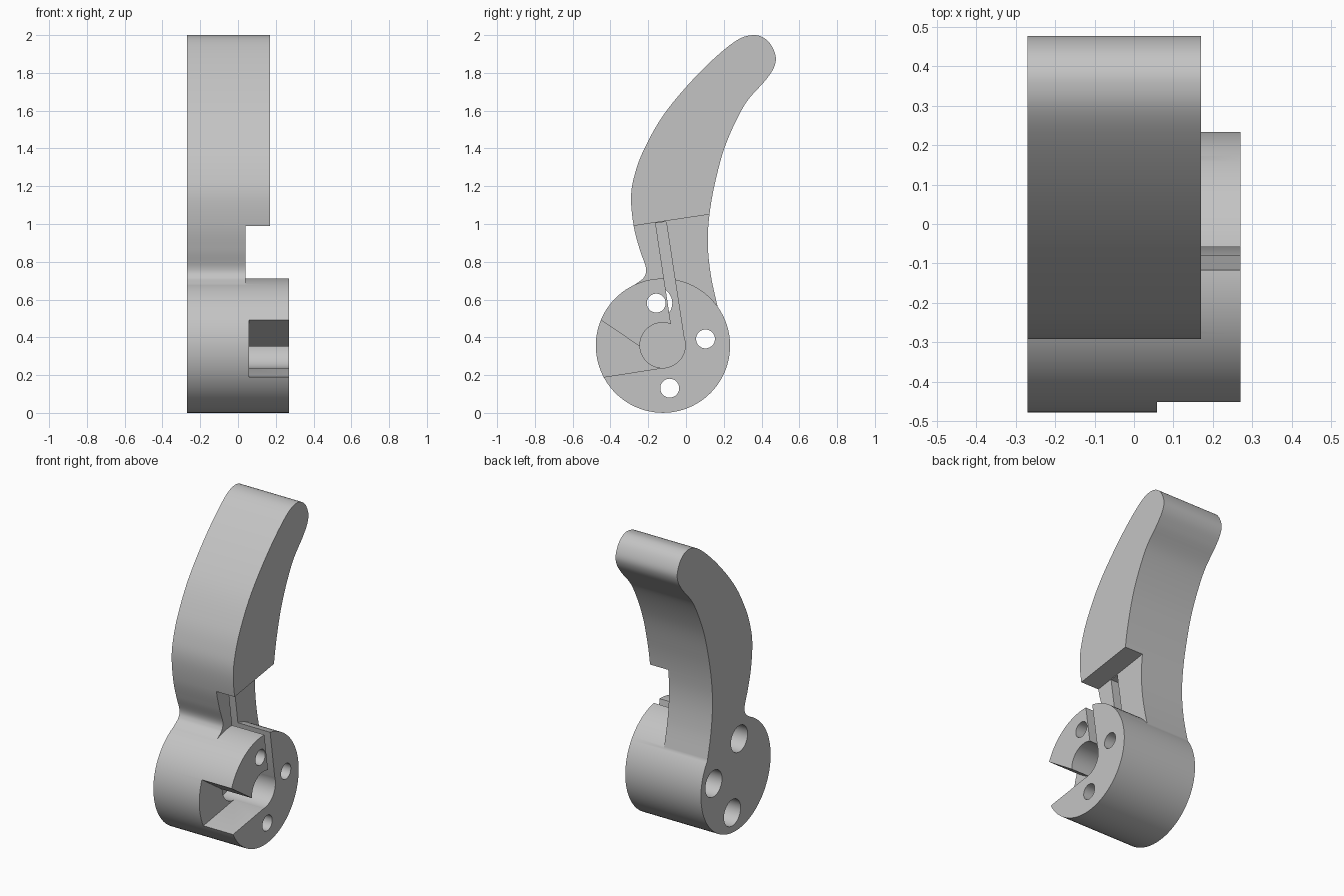
import bpy, bmesh, math
from mathutils import Vector

cube = bpy.data.objects.get("Cube")
if cube:
    bpy.data.objects.remove(cube, do_unlink=True)

grey = bpy.data.materials.new("plain_grey")
grey.use_nodes = True
colour = (0.55, 0.55, 0.55, 1)
grey.diffuse_color = colour
grey.node_tree.nodes["Principled BSDF"].inputs["Base Color"].default_value = colour


def prism(name, points, x0, x1):
    """Extrude a side outline (y, z) from x0 to x1."""
    bm = bmesh.new()
    face = bm.faces.new([bm.verts.new((x0, y, z)) for y, z in points])
    result = bmesh.ops.extrude_face_region(bm, geom=[face])
    moved = [v for v in result["geom"] if isinstance(v, bmesh.types.BMVert)]
    bmesh.ops.translate(bm, verts=moved, vec=(x1 - x0, 0, 0))
    bmesh.ops.recalc_face_normals(bm, faces=bm.faces)
    mesh = bpy.data.meshes.new(name)
    bm.to_mesh(mesh)
    bm.free()
    mesh.materials.append(grey)
    obj = bpy.data.objects.new(name, mesh)
    bpy.context.collection.objects.link(obj)
    return obj


def circle(centre, radius, sides):
    return [(centre[0] + radius * math.cos(math.tau * i / sides),
             centre[1] + radius * math.sin(math.tau * i / sides)) for i in range(sides)]


def smooth_path(points, steps=8):
    """Rounded line through all the points."""
    pts = [Vector(p) for p in points]
    pts = [pts[0]] + pts + [pts[-1]]
    out = []
    for a, b, c, d in zip(pts, pts[1:], pts[2:], pts[3:]):
        for i in range(steps):
            t = i / steps
            out.append((2 * b + (c - a) * t + (2 * a - 5 * b + 4 * c - d) * t * t
                        + (3 * b - a - 3 * c + d) * t ** 3) / 2)
    return out + [pts[-1]]


def combine(target, other, operation):
    mod = target.modifiers.new("join", "BOOLEAN")
    mod.operation = operation
    mod.solver = "EXACT"
    mod.object = other
    bpy.context.view_layer.objects.active = target
    bpy.ops.object.modifier_apply(modifier=mod.name)
    bpy.data.objects.remove(other, do_unlink=True)


LEFT, RIGHT = -0.27, 0.27
HUB = (-0.122, 0.356)

# Curved lever arm, its lower end buried in the hub
arm_outline = smooth_path([
    (-0.30, 0.66), (-0.255, 0.69), (-0.221, 0.72), (-0.212, 0.768), (-0.245, 0.865),
    (-0.277, 0.99), (-0.291, 1.14), (-0.272, 1.26), (-0.22, 1.4), (-0.11, 1.59),
    (0.07, 1.8), (0.25, 1.96), (0.355, 2.0), (0.43, 1.972), (0.472, 1.9),
    (0.468, 1.835), (0.42, 1.76), (0.31, 1.63), (0.21, 1.42), (0.152, 1.21),
    (0.122, 1.03), (0.116, 0.88), (0.133, 0.72), (0.168, 0.56)])
arm_outline += [(0.05, 0.45), (-0.25, 0.5)]
arm = prism("lever_arm", arm_outline, LEFT, 0.17)

# Step that thins the neck below the handle
step = prism("neck_step", [(-0.6, 0.942), (0.4, 1.092), (0.4, 0.2), (-0.6, 0.2)], 0.04, 0.4)
combine(arm, step, "DIFFERENCE")

# Round hub
lever = prism("brake_lever", circle(HUB, 0.3555, 96), LEFT, RIGHT)
combine(lever, arm, "UNION")

# Cable pocket, front wedge opening and cable slit
cuts = [
    prism("cable_pocket", circle((HUB[0] - 0.002, 0.358), 0.12, 64), -0.03, 0.4),
    prism("wedge_opening", [(-0.6, 0.593), (-0.242, 0.35), (-0.125, 0.36),
                            (-0.107, 0.241), (-0.6, 0.164)], 0.058, 0.4),
    prism("cable_slit", [(-0.161, 1.004), (-0.105, 1.012), (-0.005, 0.358),
                         (-0.068, 0.39)], -0.031, 0.4),
]
# Screw holes, wide from the back and narrow at the slotted face
for angle in (99, 9, -81):
    a = math.radians(angle)
    centre = (HUB[0] + 0.228 * math.cos(a), HUB[1] + 0.228 * math.sin(a))
    cuts.append(prism("screw_hole", circle(centre, 0.05, 40), -0.4, 0.4))
    cuts.append(prism("screw_recess", circle(centre, 0.085, 48), -0.4, 0.02))
for cut in cuts:
    combine(lever, cut, "DIFFERENCE")

# Smooth curved walls, crisp rims
bpy.ops.object.select_all(action="DESELECT")
lever.select_set(True)
bpy.context.view_layer.objects.active = lever
bpy.ops.object.shade_smooth_by_angle(angle=math.radians(25))
